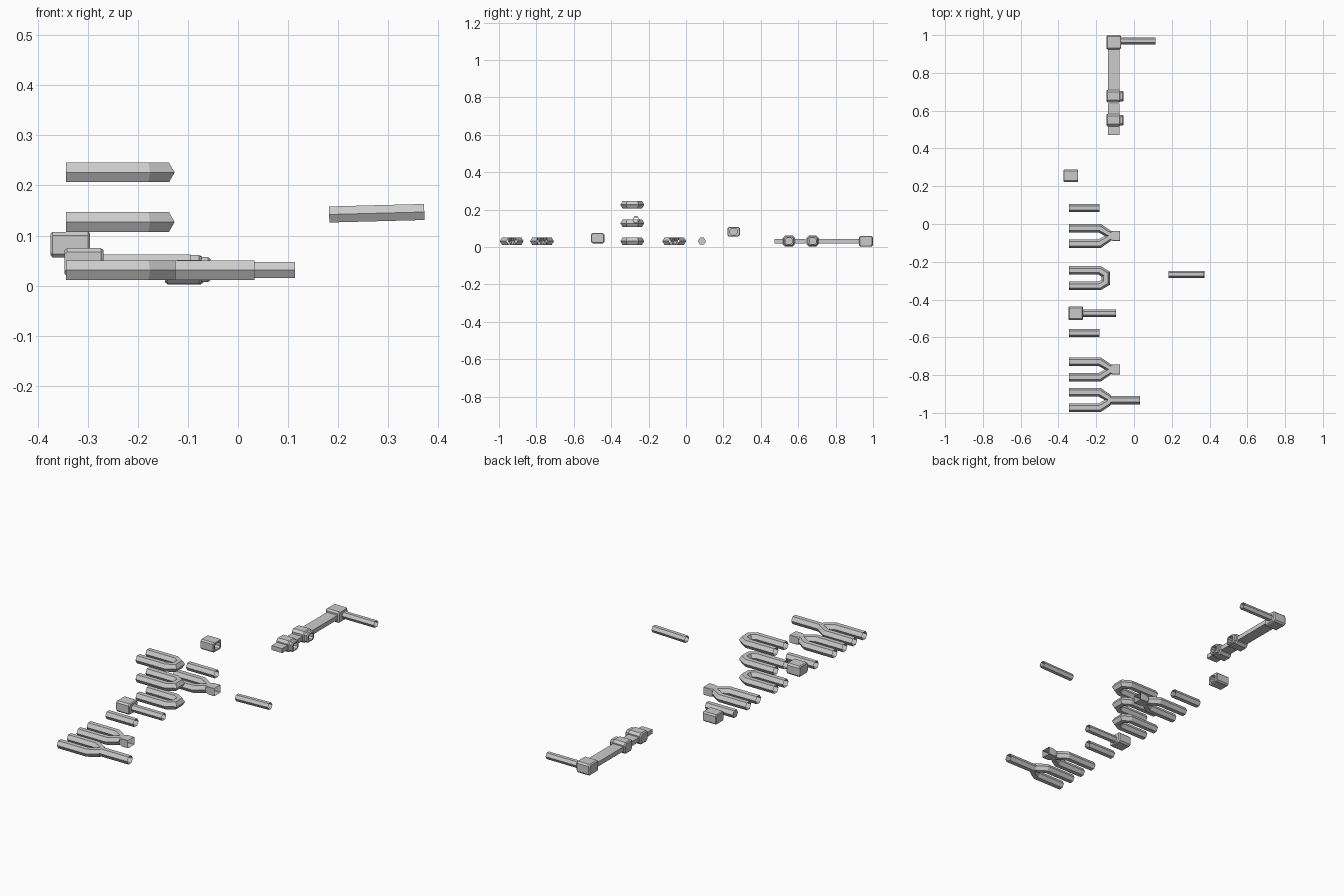
import bpy, bmesh
from math import sin, cos, pi
from mathutils import Vector

if "Cube" in bpy.data.objects:
    bpy.data.objects.remove(bpy.data.objects["Cube"])


def make(name, rings, cap0=False, cap1=False):
    """Skin consecutive rings of points into one flat-shaded object."""
    bm = bmesh.new()
    loops = [[bm.verts.new(p) for p in r] for r in rings]
    n = len(loops[0])
    for a, b in zip(loops, loops[1:]):
        for i in range(n):
            j = (i + 1) % n
            bm.faces.new((a[i], a[j], b[j], b[i]))
    if cap0:
        bm.faces.new(loops[0][::-1])
    if cap1:
        bm.faces.new(loops[-1])
    me = bpy.data.meshes.new(name)
    bm.to_mesh(me)
    bm.free()
    ob = bpy.data.objects.new(name, me)
    bpy.context.collection.objects.link(ob)
    return ob


def hex_sweep(name, path, r, end_x=False, cap0=False, cap1=False):
    """Mitred hexagonal pipe with flat top along a path; end_x squares the last ring to x."""
    pts = [Vector(p) for p in path]
    dirs = [(b - a).normalized() for a, b in zip(pts, pts[1:])]
    rings = []
    for i, p in enumerate(pts):
        d0, d1 = dirs[max(i - 1, 0)], dirs[min(i, len(dirs) - 1)]
        t = (d0 + d1).normalized()
        if end_x and i == len(pts) - 1:
            t, d1 = Vector((1, 0, 0)), Vector((1, 0, 0))
        side = Vector((-t.y, t.x, 0)).normalized()
        up = t.cross(side)
        w = r / max(t.dot(d1), 0.5)
        rings.append([p + side * w * cos(k * pi / 3) + up * r * sin(k * pi / 3)
                      for k in range(6)])
    return make(name, rings, cap0, cap1)


def block(name, y, z, stations, cap0=True, cap1=True):
    """Chamfered rectangular section (half width, half height, chamfer) lofted along x."""
    rings = []
    for x, w, h, c in stations:
        rings.append([(x, y + a, z + b) for a, b in
                      ((w, h - c), (w - c, h), (-w + c, h), (-w, h - c),
                       (-w, -h + c), (-w + c, -h), (w - c, -h), (w, -h + c))])
    return make(name, rings, cap0, cap1)


def box_tube(name, lo, hi, cap=True):
    (x0, y0, z0), (x1, y1, z1) = lo, hi
    rings = [[(x0, y, z0), (x1, y, z0), (x1, y, z1), (x0, y, z1)] for y in (y1, y0)]
    return make(name, rings, cap, cap)


# Straight pipes
hex_sweep("short_pipe_back", [(-.343, .085, .031), (-.182, .085, .031)], .0215, cap0=True)
hex_sweep("short_pipe_front", [(-.343, -.577, .031), (-.182, -.577, .031)], .0215)
hex_sweep("loose_pipe", [(.182, -.267, .142), (.372, -.267, .147)], .0185)

# Three stacked U bends
for i, z in enumerate((.031, .127, .226)):
    y = -.287
    half = [(-.343, .041), (-.182, .041), (-.149, .021)]
    path = half + [(a, -b) for a, b in reversed(half)]
    hex_sweep(f"u_bend_{i + 1}", [(a, y + b, z) for a, b in path], .0225)


# Y forks: two prongs converging on a single outlet
def fork(name, y, outlet):
    for s, side in ((1, "left"), (-1, "right")):
        hex_sweep(f"{name}_prong_{side}",
                  [(-.343, y + s * .041, .031), (-.182, y + s * .041, .031),
                   (-.125, y + s * .006, .031)], .0225, end_x=True)
    if outlet == "pipe":
        hex_sweep(name + "_outlet", [(-.14, y, .031), (.033, y, .031)], .0225)
    else:
        block(name + "_outlet", y, .031, [(-.125, .025, .0195, .008),
                                          (-.11, .026, .02, .001),
                                          (-.074, .026, .02, .001)], False, False)


fork("fork_back", -.063, "box")
fork("fork_middle", -.77, "box")
fork("fork_front", -.932, "pipe")

# Loose socket block with an open recess
block("socket_block", .255, .082,
      [(-.374, .029, .022, .007), (-.37, .033, .0255, .007), (-.3, .033, .0255, .007),
       (-.296, .03, .023, .007), (-.296, .019, .017, .009), (-.345, .019, .017, .009)])

# Valve block with pipe
block("valve_block", -.472, .047,
      [(-.346, .033, .024, .008), (-.341, .036, .028, .008),
       (-.274, .036, .028, .008), (-.269, .032, .024, .008)])
hex_sweep("valve_pipe", [(-.28, -.472, .045), (-.095, -.472, .045)], .0195)

# Flat duct run with couplings and corner elbow
box_tube("duct_long", (-.138, .69, .02), (-.077, .94, .043))
box_tube("duct_short", (-.138, .472, .02), (-.077, .638, .043))
for i, y in enumerate((.55, .677)):
    block(f"coupling_{i + 1}", y, .032,
          [(-.146, .027, .023, .009), (-.141, .033, .029, .012), (-.078, .033, .029, .012),
           (-.073, .028, .025, .01), (-.06, .028, .025, .01), (-.055, .024, .021, .009),
           (-.055, .018, .016, .008), (-.085, .018, .016, .008)])
block("corner_elbow", .962, .031,
      [(-.146, .033, .024, .006), (-.14, .038, .029, .008),
       (-.075, .038, .029, .008), (-.069, .033, .025, .008)])
hex_sweep("elbow_pipe", [(-.08, .97, .031), (.114, .97, .031)], .0185)
